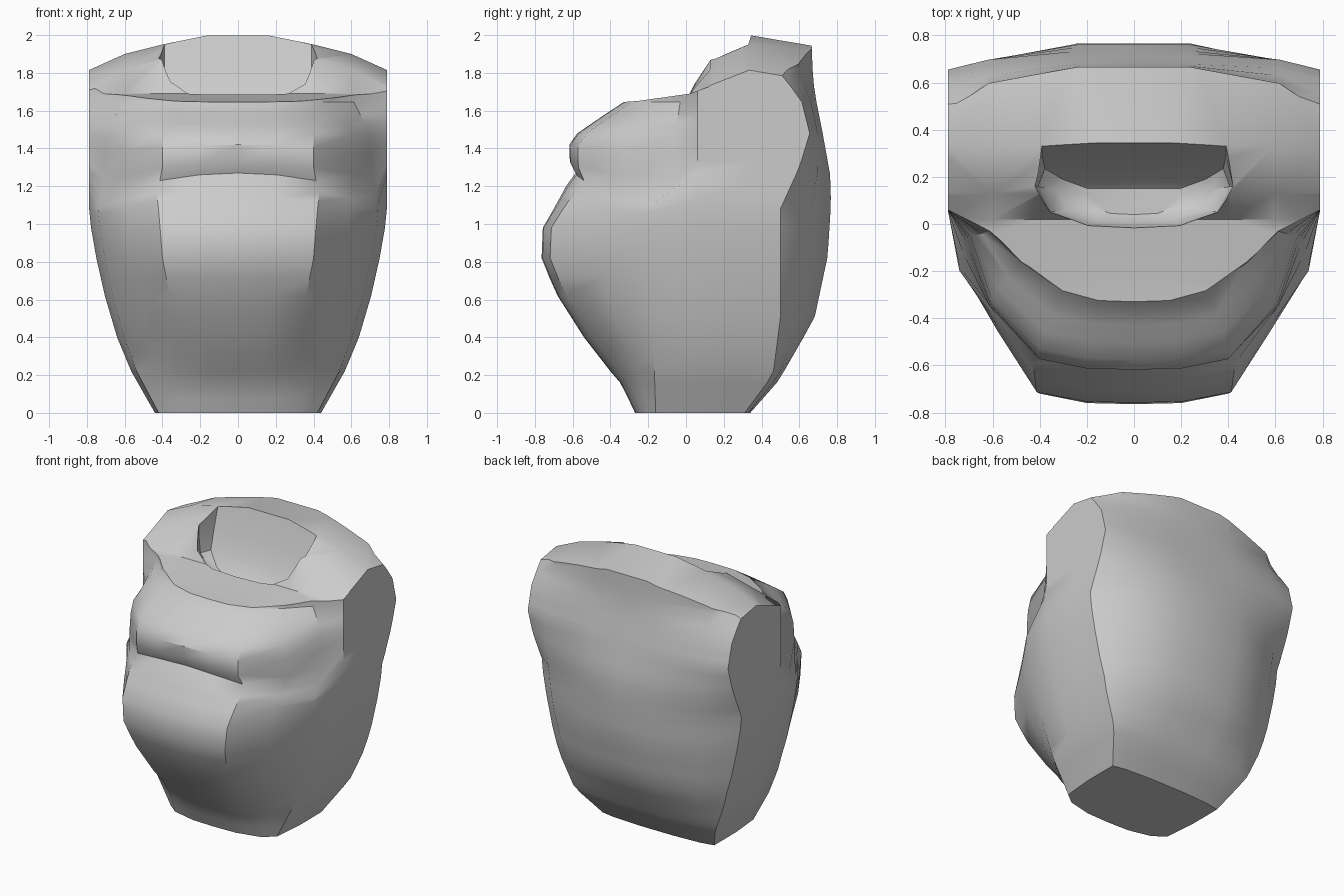
import bpy, bmesh

if "Cube" in bpy.data.objects:
    bpy.data.objects.remove(bpy.data.objects["Cube"])

grey = bpy.data.materials.new("plain grey")
grey.diffuse_color = (0.6, 0.6, 0.6, 1)
grey.use_nodes = True
grey.node_tree.nodes["Principled BSDF"].inputs["Base Color"].default_value = grey.diffuse_color


def curve(t, pts):
    """Piecewise linear value at t."""
    if t <= pts[0][0]:
        return pts[0][1]
    for (a, u), (b, v) in zip(pts, pts[1:]):
        if t <= b:
            return u + (v - u) * (t - a) / (b - a)
    return pts[-1][1]


def loft(name, rings):
    """Closed solid through a list of equal-length rings."""
    bm = bmesh.new()
    vs = [[bm.verts.new(p) for p in r] for r in rings]
    n = len(rings[0])
    for a, b in zip(vs, vs[1:]):
        for i in range(n):
            j = (i + 1) % n
            bm.faces.new((a[i], a[j], b[j], b[i]))
    bm.faces.new(vs[0][::-1])
    bm.faces.new(vs[-1])
    bmesh.ops.recalc_face_normals(bm, faces=bm.faces)
    me = bpy.data.meshes.new(name)
    bm.to_mesh(me)
    bm.free()
    me.materials.append(grey)
    ob = bpy.data.objects.new(name, me)
    bpy.context.collection.objects.link(ob)
    return ob


def mirror(half):
    """Full ring from the half running front centre to back centre."""
    return half + [(-x, y, z) for x, y, z in half[-2:0:-1]]


# Outline of the torso by height
WIDTH = [(0, .44), (.22, .565), (.4, .64), (.62, .705), (.82, .75), (.98, .778), (1.1, .79)]
FRONT = [(0, -.27), (.15, -.34), (.22, -.4), (.4, -.54), (.62, -.68), (.81, -.765), (.98, -.758),
         (1.08, -.70), (1.2, -.635), (1.27, -.585), (1.33, -.615), (1.42, -.618), (1.48, -.575),
         (1.58, -.43), (1.645, -.33), (1.82, -.25)]
BACK = [(0, .34), (.17, .49), (.5, .68), (.83, .75), (1.1, .767), (1.25, .765), (1.5, .72),
        (1.7, .68), (1.94, .66)]
BACK_EDGE = [(0, .31), (.2, .46), (.5, .5), (1.08, .5), (1.3, .6), (1.48, .655), (1.66, .61), (1.82, .48)]
FRONT_CORNER = [(0, .34), (.16, .32), (.3, .3), (.82, .4), (1.2, .43), (1.33, .4), (1.5, .4), (1.65, .3)]
SIDE_Y = [(0, -.16), (1.18, -.2), (1.33, -.08), (1.65, -.03)]
SIDE_IN = [(0, .02), (.5, .04), (1.2, .05), (1.33, .08), (1.5, .1), (1.65, .18)]
PUSH = [(.1, 0), (.5, .02), (1.2, .0), (1.3, .06), (1.5, .06), (1.65, .02)]
SAG = [(1.05, 0), (1.2, .07), (1.27, .09), (1.34, .07), (1.5, 0)]


def torso_ring(z):
    w, f, b = curve(z, WIDTH), curve(z, FRONT), curve(z, BACK)
    c, e, s = curve(z, FRONT_CORNER), curve(z, BACK_EDGE), curve(z, SIDE_Y)
    o, k, sag = curve(z, SIDE_IN), curve(z, PUSH), curve(z, SAG)
    fc = f + .045
    pts = [(0, f), (c * .5, f + .005), (c, fc),
           ((c + w - o) / 2 + k, (fc + s) / 2 - k / 3), (w - o, s), (w, .06),
           (w, (.06 + e) / 2), (w, e), (w * .78, e + .62 * (b - e)), (w * .3, b), (0, b)]
    return mirror([(x, y, z - (sag * (x / .62) ** 2 if y < 0 else 0)) for x, y in pts])


levels = [0, .08, .16, .22, .3, .4, .51, .62, .72, .82, .9, .98, 1.08, 1.14, 1.2, 1.27, 1.33,
          1.42, 1.48, 1.53, 1.58, 1.645, 1.73, 1.82, 2.1]
torso = loft("torso", [torso_ring(z) for z in levels])

# Shoulder line: everything above this sloping roof is trimmed away
ROOF = [(-1, 1.645), (-.34, 1.645), (-.25, 1.652), (.02, 1.69), (.13, 1.92), (.335, 2.0),
        (.66, 1.945), (1, 1.9)]
DROP = [(.16, 0), (.4, .05), (.6, .1), (.8, .19), (1, .28)]
stations = [-1, -.8, -.6, -.4, -.16, .16, .4, .6, .8, 1]
roof = loft("roof_trim", [
    [(x, y, z - curve(abs(x), DROP) * curve(y, [(.02, 0), (.13, 1)])) for y, z in ROOF]
    + [(x, 1, -1), (x, -1, -1)] for x in stations])

# Neck socket: a bowl opening forward over the chest
RIM = [(0, -.02), (.2, -.01), (.36, .05), (.42, .16)]


def socket_ring(z, scale, back):
    half = [(x * scale, .1 + (y - .1) * scale, z) for x, y in RIM]
    return mirror(half + [(.39 * scale, back, z), (0, back, z)])


socket = loft("neck_socket", [
    socket_ring(1.56, .5, .15), socket_ring(1.6, .78, .19), socket_ring(1.68, .97, .235),
    socket_ring(1.8, 1.0, .285), socket_ring(2.0, 1.0, .345), socket_ring(2.2, 1.0, .35)])

bpy.context.view_layer.objects.active = torso
torso.select_set(True)
for cutter, op in ((roof, 'INTERSECT'), (socket, 'DIFFERENCE')):
    m = torso.modifiers.new(cutter.name, 'BOOLEAN')
    m.operation, m.solver, m.object = op, 'EXACT', cutter
    bpy.ops.object.modifier_apply(modifier=m.name)
    bpy.data.objects.remove(cutter)

bpy.ops.object.shade_smooth_by_angle(angle=0.6)
